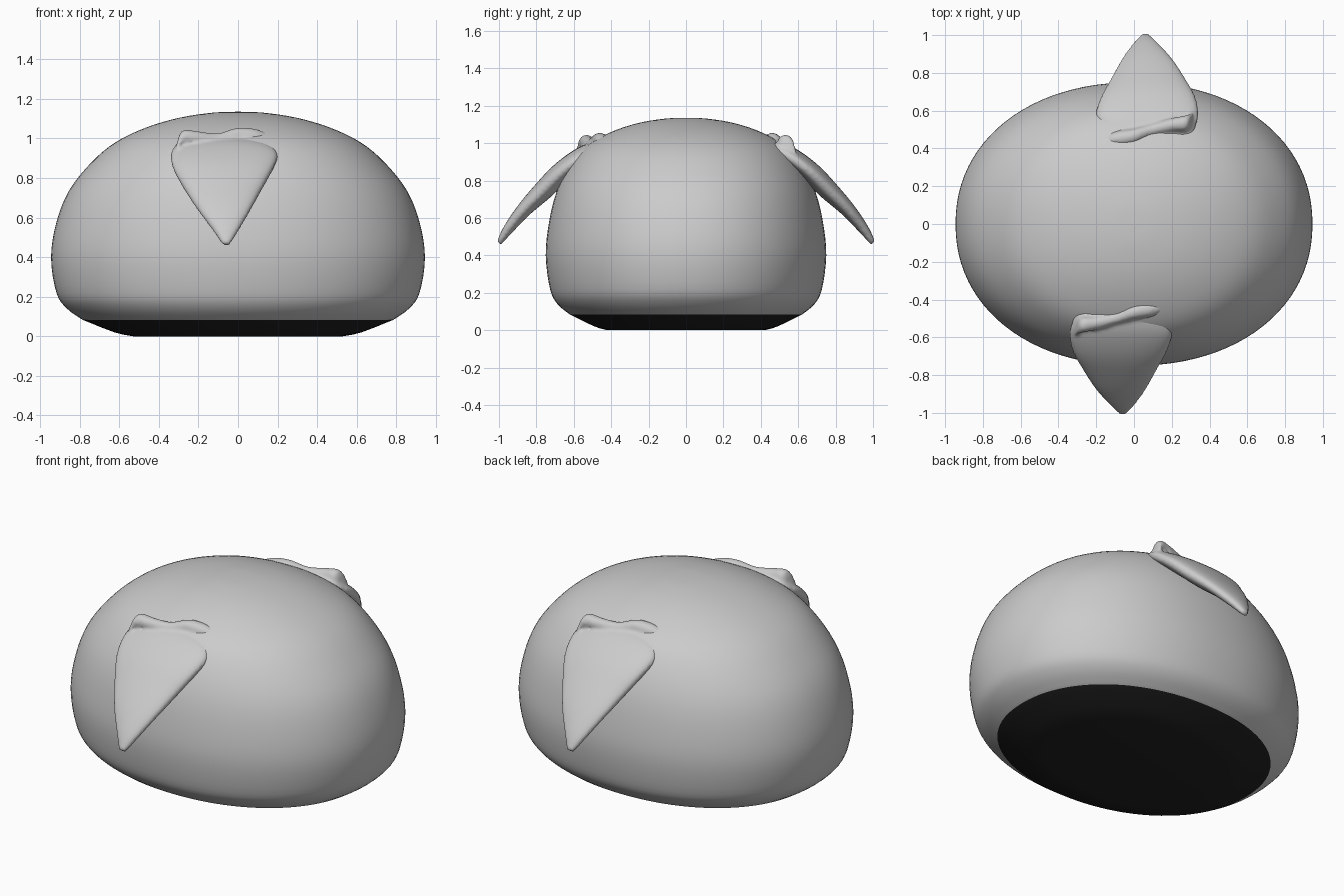
import bpy, bmesh, math
from mathutils import Vector

if "Cube" in bpy.data.objects:
    bpy.data.objects.remove(bpy.data.objects["Cube"])


def material(name, c):
    m = bpy.data.materials.new(name)
    m.diffuse_color = (c, c, c, 1)
    m.use_nodes = True
    m.node_tree.nodes["Principled BSDF"].inputs["Base Color"].default_value = m.diffuse_color
    return m


GREY = material("soft grey", 0.6)
BLACK = material("base black", 0.015)


def spline(pts, steps):
    """Catmull-Rom interpolation through tuples of any length."""
    pts = [Vector(p) for p in pts]
    out = []
    for i in range(len(pts) - 1):
        p0, p1 = pts[max(i - 1, 0)], pts[i]
        p2, p3 = pts[i + 1], pts[min(i + 2, len(pts) - 1)]
        for k in range(steps):
            t = k / steps
            out.append(0.5 * (2 * p1 + (p2 - p0) * t + (2 * p0 - 5 * p1 + 4 * p2 - p3) * t * t
                              + (3 * p1 - p0 - 3 * p2 + p3) * t ** 3))
    return out + [pts[-1]]


def skin(bm, rings):
    """Join rings of points into a closed skin."""
    rows = [[bm.verts.new(p) for p in ring] for ring in rings]
    n = len(rows[0])
    for a, b in zip(rows, rows[1:]):
        for i in range(n):
            j = (i + 1) % n
            bm.faces.new((a[i], a[j], b[j], b[i]))
    bm.faces.new(rows[0][::-1])
    bm.faces.new(rows[-1])


def make_object(name, bm, mats):
    bmesh.ops.recalc_face_normals(bm, faces=bm.faces)
    me = bpy.data.meshes.new(name)
    bm.to_mesh(me)
    bm.free()
    for m in mats:
        me.materials.append(m)
    me.polygons.foreach_set("use_smooth", [True] * len(me.polygons))
    ob = bpy.data.objects.new(name, me)
    bpy.context.collection.objects.link(ob)
    return ob


def power(v, e):
    return math.copysign(abs(v) ** e, v)


# Body: oval rings, as height, half width, half depth
BASE_TOP = 0.083
lower = [(0, 0.53, 0.42), (0.02, 0.625, 0.49), (BASE_TOP, 0.785, 0.62)]
upper = [(BASE_TOP, 0.785, 0.62), (0.14, 0.865, 0.688), (0.22, 0.918, 0.727), (0.4, 0.945, 0.75),
         (0.58, 0.917, 0.732), (0.74, 0.852, 0.692), (0.88, 0.74, 0.625), (0.98, 0.62, 0.54),
         (1.055, 0.465, 0.41), (1.105, 0.295, 0.265), (1.13, 0.13, 0.12), (1.135, 0.012, 0.012)]
SEGMENTS = 96
rings = []
for z, rx, ry in spline(lower, 3)[:-1] + spline(upper, 4):
    ring = []
    for i in range(SEGMENTS):
        a = math.tau * i / SEGMENTS
        ring.append((rx * power(math.cos(a), 0.94), ry * power(math.sin(a), 0.94), z))
    rings.append(ring)
bm = bmesh.new()
skin(bm, rings)
for f in bm.faces:
    if f.calc_center_median().z < BASE_TOP:
        f.material_index = 1
make_object("body", bm, [GREY, BLACK])


# Ears: drooping leaf, as middle x, half width, y, z, half thickness
leaf = [(-0.08, 0.22, -0.44, 0.97, 0.04), (-0.075, 0.25, -0.51, 0.95, 0.05),
        (-0.07, 0.272, -0.58, 0.91, 0.055), (-0.075, 0.25, -0.67, 0.84, 0.056),
        (-0.075, 0.2, -0.76, 0.75, 0.053), (-0.07, 0.137, -0.865, 0.645, 0.04),
        (-0.062, 0.068, -0.95, 0.54, 0.028), (-0.06, 0.02, -1.0, 0.465, 0.014)]
# Fold over the root of the ear, as x, y, z, radius
fold = [(-0.31, -0.56, 0.94, 0.035), (-0.28, -0.535, 1.0, 0.042), (-0.2, -0.525, 1.0, 0.036),
        (-0.1, -0.5, 0.995, 0.032), (0.0, -0.465, 1.015, 0.04), (0.1, -0.45, 1.005, 0.04),
        (0.19, -0.43, 0.985, 0.02)]


def make_ear(name, turn):
    bm = bmesh.new()
    line = spline(leaf, 4)
    rings = []
    for i, (cx, w, y, z, t) in enumerate(line):
        a, b = line[max(i - 1, 0)], line[min(i + 1, len(line) - 1)]
        along = Vector((0, b[2] - a[2], b[3] - a[3])).normalized()
        normal = Vector((1, 0, 0)).cross(along)
        ring = []
        for k in range(32):
            ang = math.tau * k / 32
            ring.append(Vector((cx + w * math.cos(ang), y, z))
                        + normal * t * power(math.sin(ang), 0.8))
        rings.append(ring)
    skin(bm, rings)
    rings = []
    for x, y, z, r in spline(fold, 4):
        rings.append([(x, y + r * math.cos(math.tau * k / 16), z + r * math.sin(math.tau * k / 16))
                      for k in range(16)])
    skin(bm, rings)
    ob = make_object(name, bm, [GREY])
    ob.rotation_euler.z = turn
    # Blend leaf and fold into one soft shape
    remesh = ob.modifiers.new("blend", 'REMESH')
    remesh.mode = 'VOXEL'
    remesh.voxel_size = 0.011
    remesh.use_smooth_shade = True
    soften = ob.modifiers.new("soften", 'SMOOTH')
    soften.factor = 0.5
    soften.iterations = 4


make_ear("front_ear", 0)
make_ear("back_ear", math.pi)
